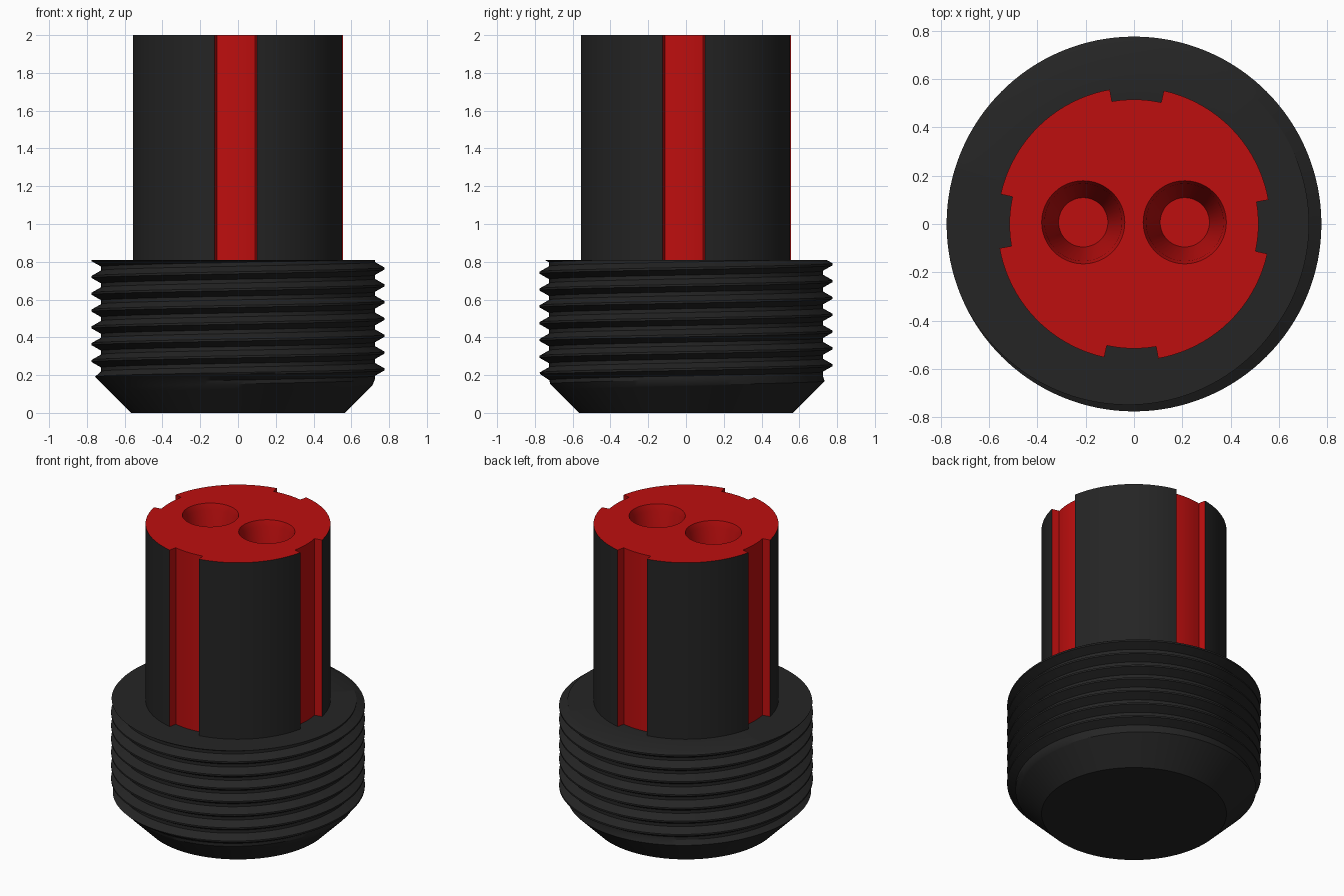
import bpy, bmesh, math
from math import cos, sin, pi, radians

if "Cube" in bpy.data.objects:
    bpy.data.objects.remove(bpy.data.objects["Cube"])


def material(name, rgb):
    m = bpy.data.materials.new(name)
    m.diffuse_color = (*rgb, 1)
    m.use_nodes = True
    m.node_tree.nodes["Principled BSDF"].inputs["Base Color"].default_value = m.diffuse_color
    return m


BLACK = material("black plastic", (0.018, 0.018, 0.018))
RED = material("red plastic", (0.51, 0.0045, 0.0045))


def finish(bm, name, mats):
    bmesh.ops.remove_doubles(bm, verts=bm.verts, dist=1e-5)
    bmesh.ops.recalc_face_normals(bm, faces=bm.faces)
    me = bpy.data.meshes.new(name)
    bm.to_mesh(me)
    bm.free()
    for m in mats:
        me.materials.append(m)
    ob = bpy.data.objects.new(name, me)
    bpy.context.collection.objects.link(ob)
    bpy.ops.object.select_all(action='DESELECT')
    ob.select_set(True)
    bpy.context.view_layer.objects.active = ob
    bpy.ops.object.shade_smooth_by_angle(angle=radians(30))
    return ob


def ring(bm, r, z, n, cx=0, cy=0):
    return [bm.verts.new((cx + r * cos(2 * pi * i / n), cy + r * sin(2 * pi * i / n), z))
            for i in range(n)]


def bridge(bm, a, b, mat=0):
    n = len(a)
    out = []
    for i in range(n):
        f = bm.faces.new((a[i], a[(i + 1) % n], b[(i + 1) % n], b[i]))
        f.material_index = mat
        out.append(f)
    return out


# --- Threaded base: helical ridge, cut flat on top and chamfered below ---
PITCH, CREST, ROOT = 0.089, 0.775, 0.724
TOP, LOW, FOOT = 0.81, 0.12, 0.565
FLANK, HALF_CREST = 0.029, 0.0055
SEG = 128


def thread_radius(z, phase):
    d = abs((z - phase + PITCH / 2) % PITCH - PITCH / 2)   # distance to the crest
    t = min(max((d - HALF_CREST) / FLANK, 0), 1)
    return CREST + (ROOT - CREST) * t


def column(bm, i):
    a = 2 * pi * i / SEG
    phase = 0.0523 + PITCH * i / SEG
    pts = [(FOOT, 0.0)]
    for k in range(-1, 10):
        for off in (-HALF_CREST - FLANK, -HALF_CREST, 0, HALF_CREST, HALF_CREST + FLANK):
            z = min(max(phase + k * PITCH + off, LOW), TOP)
            pts.append((min(thread_radius(z, phase), FOOT + z), z))
    pts.append((0.5, TOP))
    return [bm.verts.new((r * cos(a), r * sin(a), z)) for r, z in pts]


bm = bmesh.new()
cols = [column(bm, i) for i in range(SEG + 1)]
for a, b in zip(cols, cols[1:]):
    for k in range(len(a) - 1):
        bm.faces.new((a[k], b[k], b[k + 1], a[k + 1]))
bm.faces.new([c[0] for c in cols[:SEG]])
finish(bm, "threaded_base", [BLACK])

# --- Slotted post: outline with four radial slots ---
R_OUT, R_SLOT, HALF, TWIST = 0.565, 0.515, 11.4, -1.2
outline = []       # (radius, angle) around the post
for q in range(4):
    c = q * 90 + TWIST
    outline += [(R_SLOT, c - HALF + 2 * HALF * j / 6) for j in range(7)]
    outline += [(R_OUT, c + HALF + (90 - 2 * HALF) * j / 20) for j in range(21)]

bm = bmesh.new()


def loop(z):
    return [bm.verts.new((r * cos(radians(a)), r * sin(radians(a)), z)) for r, a in outline]


low, high = loop(TOP - 0.02), loop(2.0)
for f in bridge(bm, low, high):
    mid = f.calc_center_median()
    if math.hypot(mid.x, mid.y) < 0.555:       # slot floors and walls
        f.material_index = 1
bm.faces.new(low[::-1])

# two tapered sockets in the top
loops = [high]
for x in (-0.21, 0.21):
    rings = [ring(bm, r, z, 48, x, 0.007)
             for r, z in ((0.172, 2.0), (0.16, 1.96), (0.102, 1.5))]
    for a, b in zip(rings, rings[1:]):
        bridge(bm, a, b, 1)
    bm.faces.new(rings[-1]).material_index = 1
    loops.append(rings[0])

# red top face around the sockets
edges = [bm.edges.get((l[i - 1], l[i])) for l in loops for i in range(len(l))]
fill = bmesh.ops.triangle_fill(bm, edges=edges, use_beauty=True, normal=(0, 0, 1))
for g in fill["geom"]:
    if isinstance(g, bmesh.types.BMFace):
        g.material_index = 1
finish(bm, "slotted_post", [BLACK, RED])
